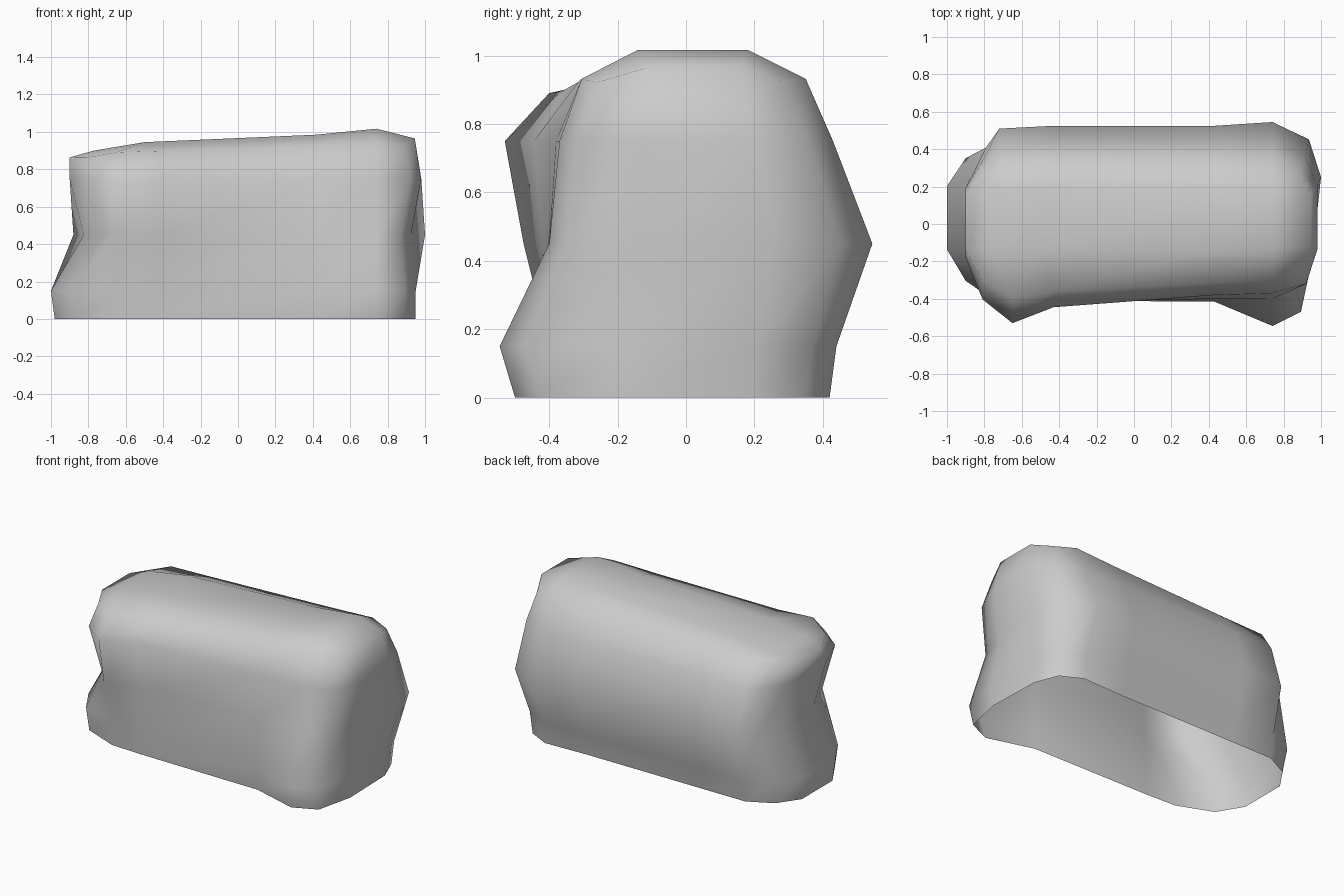
import bpy, bmesh

if "Cube" in bpy.data.objects:
    bpy.data.objects.remove(bpy.data.objects["Cube"])

# Horizontal rings: z, then (end, inner half-depth, outer half-depth)
# for front-right, back-right, back-left, front-left
RINGS = [
    (0.00, (.95, .41, .50), (.94, .41, .42), (.98, .41, .41), (.98, .40, .39)),
    (0.15, (.95, .415, .545), (.95, .44, .44), (1.0, .44, .44), (1.0, .41, .40)),
    (0.45, (.925, .40, .40), (1.0, .525, .545), (.88, .525, .51), (.825, .42, .475)),
    (0.75, (.98, .38, .37), (.98, .43, .43), (.90, .43, .42), (.90, .445, .53)),
    (None, (.945, .315, .305), (.945, .34, .35), (.90, .33, .33), (.90, .36, .40)),
]
# Corner shape per quadrant: signs, outer x, corner x/y factors, end y factor
CORNERS = [(1, -1, .74, .94, .86, .37), (1, 1, .74, .935, .83, .46),
           (-1, 1, .72, .90, .80, .46), (-1, -1, .65, .90, .76, .34)]


def quadrant(z, size, corner):
    """Four points from the long side round the corner to the short end."""
    end, inner, outer = size
    sx, sy, bx, cx, cy, dy = corner
    pts = [(.43, inner), (bx, outer), (end * cx, outer * cy), (end, outer * dy)]
    out = []
    for i, (x, y) in enumerate(pts):
        x, y = x * sx, y * sy
        zz = z
        if z is None:                       # sloping shoulder ring
            zz = (.91 + .03 * x, .91 + .03 * x, .89 + .035 * x, .913 + .055 * x)[i]
        out.append((x, y, zz))
    return out if sx * sy < 0 else out[::-1]


bm = bmesh.new()
rings = []
for z, *sizes in RINGS:
    pts = [p for s, c in zip(sizes, CORNERS) for p in quadrant(z, s, c)]
    # order: front-right, back-right, back-left, front-left (counter-clockwise)
    rings.append([bm.verts.new(p) for p in pts])

# Side walls
for a, b in zip(rings, rings[1:]):
    for i in range(16):
        j = (i + 1) % 16
        bm.faces.new((a[i], a[j], b[j], b[i]))

# Top: a 6 x 4 grid whose border is the shoulder ring
r = rings[-1]
crown = [(-.77, .90), (-.50, .945), (.42, .985), (.74, 1.017)]
inner = [[bm.verts.new((x, y, z)) for x, z in crown] for y in (-.14, .18)]
rows = [[r[13], r[14], r[15], r[0], r[1], r[2]],
        [r[12]] + inner[0] + [r[3]],
        [r[11]] + inner[1] + [r[4]],
        [r[10], r[9], r[8], r[7], r[6], r[5]]]
for lo, hi in zip(rows, rows[1:]):
    for i in range(5):
        bm.faces.new((lo[i], lo[i + 1], hi[i + 1], hi[i]))

# All faces are wound outwards; shade smooth
for f in bm.faces:
    f.smooth = True

# Open-bottomed block
mesh = bpy.data.meshes.new("rock_block")
bm.to_mesh(mesh)
bm.free()
bpy.context.collection.objects.link(bpy.data.objects.new("rock_block", mesh))
